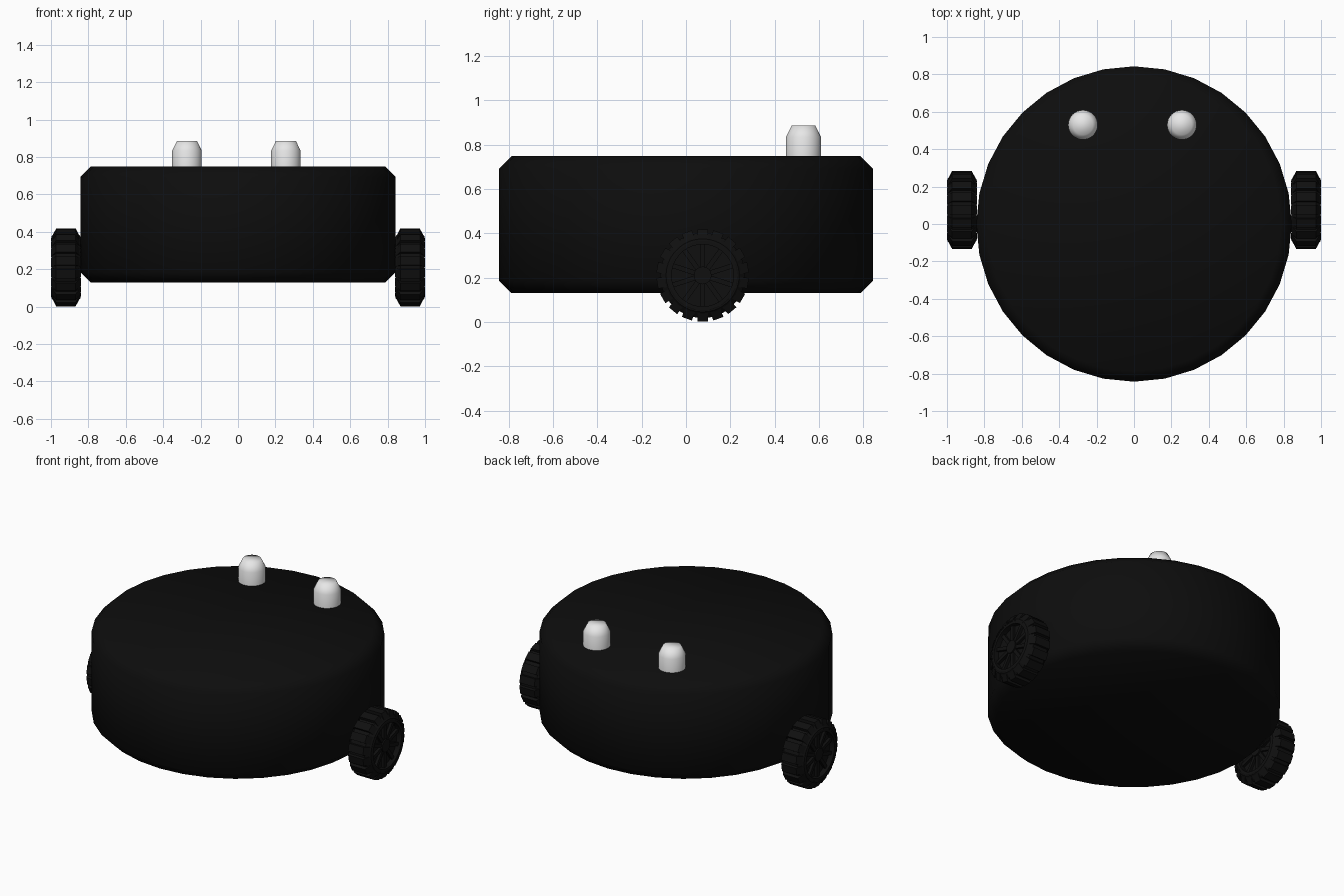
import bpy, bmesh, math
from mathutils import Vector

if "Cube" in bpy.data.objects:
    bpy.data.objects.remove(bpy.data.objects["Cube"])


def material(name, v):
    m = bpy.data.materials.new(name)
    m.diffuse_color = (v, v, v, 1)
    m.use_nodes = True
    m.node_tree.nodes["Principled BSDF"].inputs["Base Color"].default_value = m.diffuse_color
    return m


BLACK = material("body black", 0.004)
RUBBER = material("wheel black", 0.005)
WHITE = material("eye white", 0.8)


def finish(name, bm, mat, smooth=None):
    bmesh.ops.recalc_face_normals(bm, faces=bm.faces)
    me = bpy.data.meshes.new(name)
    bm.to_mesh(me)
    bm.free()
    me.materials.append(mat)
    ob = bpy.data.objects.new(name, me)
    bpy.context.collection.objects.link(ob)
    if smooth:
        bpy.ops.object.select_all(action='DESELECT')
        ob.select_set(True)
        bpy.context.view_layer.objects.active = ob
        bpy.ops.object.shade_smooth_by_angle(angle=math.radians(smooth))
    return ob


def lathe(bm, profile, n, place, closed=False):
    """Revolve (radius, height) points; place maps (u, v, height) to space."""
    rings = [[bm.verts.new(place(r * math.cos(2 * math.pi * i / n),
                                 r * math.sin(2 * math.pi * i / n), h))
              for i in range(n)] for r, h in profile]
    pairs = list(zip(rings, rings[1:]))
    if closed:
        pairs.append((rings[-1], rings[0]))
    else:
        bm.faces.new(rings[0])
        bm.faces.new(rings[-1])
    for a, b in pairs:
        for i in range(n):
            j = (i + 1) % n
            bm.faces.new((a[i], a[j], b[j], b[i]))


# Round chamfered body
bm = bmesh.new()
lathe(bm, [(0.787, 0.13), (0.843, 0.185), (0.843, 0.693), (0.787, 0.749)], 32,
      lambda u, v, h: Vector((u, v, h)))
finish("body", bm, BLACK, 60)

# Two stubby eyes on top, near the back
for side, x in (("left", -0.273), ("right", 0.256)):
    bm = bmesh.new()
    lathe(bm, [(0.079, 0.73), (0.079, 0.834), (0.053, 0.887)], 32,
          lambda u, v, h: Vector((x + u, 0.53 + v, h)))
    finish(side + "_eye", bm, WHITE, 80)

# Wheels: tyre ring, tread blocks, recessed disc, spokes and hub
WY, WZ, R, TREADS = 0.075, 0.21, 0.21, 18


def prism(bm, outline, half_width, ang, place):
    """Extrude a (radius, height) outline sideways, turned to an angle."""
    c, s = math.cos(ang), math.sin(ang)
    ends = [[bm.verts.new(place(r * c - w * s, r * s + w * c, h)) for r, h in outline]
            for w in (-half_width, half_width)]
    bm.faces.new(ends[0])
    bm.faces.new(ends[1])
    k = len(outline)
    for i in range(k):
        j = (i + 1) % k
        bm.faces.new((ends[0][i], ends[0][j], ends[1][j], ends[1][i]))


for side, sx in (("left", -1), ("right", 1)):
    place = lambda u, v, h: Vector((sx * h, WY + u, WZ + v))
    bm = bmesh.new()
    lathe(bm, [(0.14, 0.842), (0.165, 0.842), (0.192, 0.868), (0.192, 0.972),
               (0.165, 0.998), (0.14, 0.998)], 36, place, closed=True)
    finish(side + "_tyre", bm, RUBBER, 30)

    bm = bmesh.new()
    for i in range(TREADS):
        prism(bm, [(0.155, 0.84), (R - 0.002, 0.868), (R - 0.002, 0.972),
                   (0.155, 1.0)], 0.024, 2 * math.pi * i / TREADS + math.pi / 2, place)
    finish(side + "_treads", bm, RUBBER)

    bm = bmesh.new()
    lathe(bm, [(0.145, 0.875), (0.145, 0.965)], 36, place)
    lathe(bm, [(0.04, 0.85), (0.04, 0.99)], 20, place)
    for i in range(10):
        prism(bm, [(0.02, 0.86), (0.148, 0.86), (0.148, 0.982), (0.02, 0.982)],
              0.011, 2 * math.pi * i / 10 + math.pi / 2, place)
    finish(side + "_rim", bm, RUBBER, 30)
